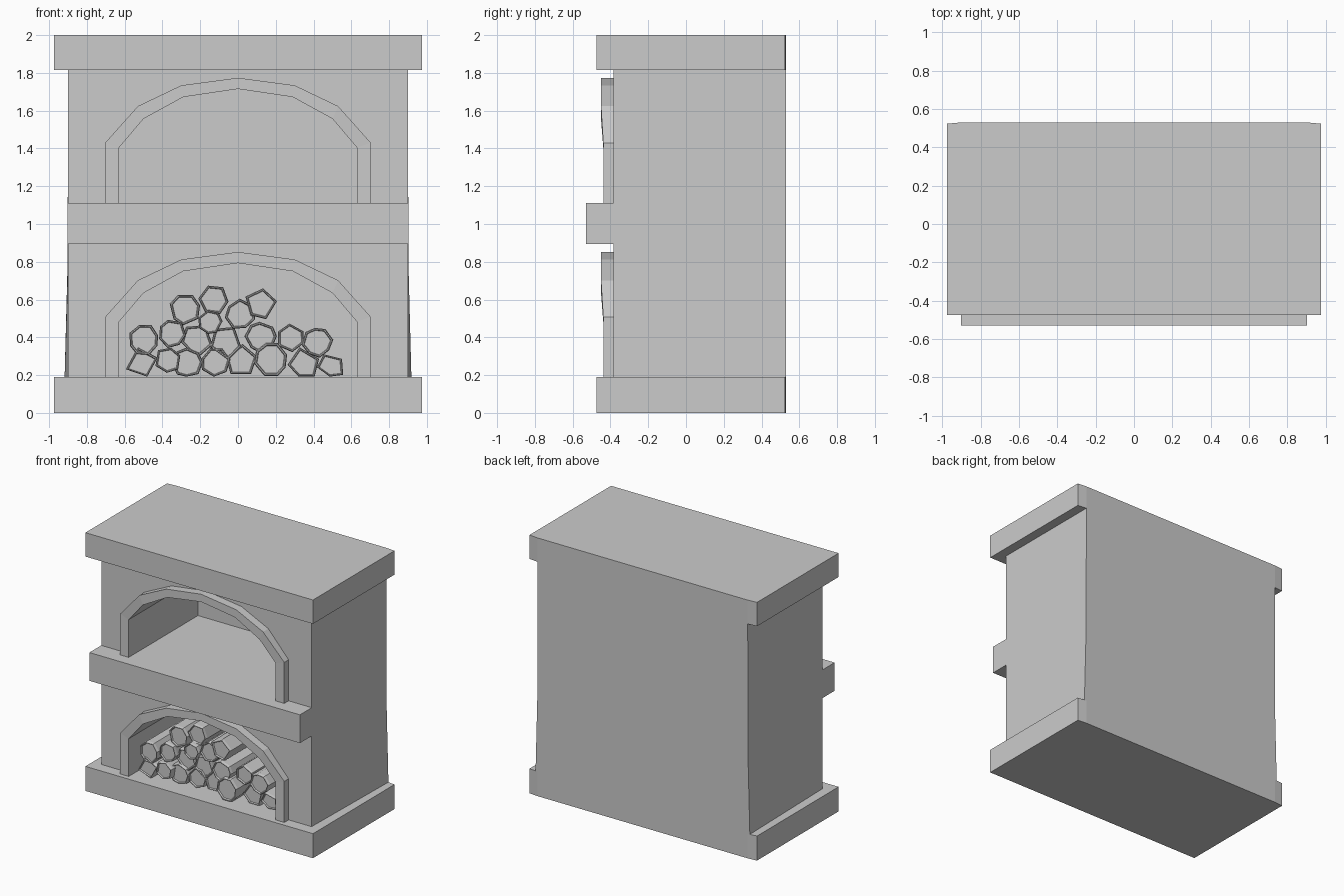
import bpy, bmesh, math, random

if "Cube" in bpy.data.objects:
    bpy.data.objects.remove(bpy.data.objects["Cube"])

random.seed(4)


def finish(name, bm):
    bmesh.ops.recalc_face_normals(bm, faces=bm.faces)
    mesh = bpy.data.meshes.new(name)
    bm.to_mesh(mesh)
    bm.free()
    obj = bpy.data.objects.new(name, mesh)
    bpy.context.collection.objects.link(obj)
    return obj


def loft(name, rings):
    """Skin a list of equal-length closed rings and cap both ends."""
    bm = bmesh.new()
    loops = [[bm.verts.new(p) for p in ring] for ring in rings]
    for a, b in zip(loops, loops[1:]):
        for i in range(len(a)):
            j = (i + 1) % len(a)
            bm.faces.new((a[i], a[j], b[j], b[i]))
    bm.faces.new(loops[0])
    bm.faces.new(loops[-1])
    return finish(name, bm)


def box(name, x, y0, y1, z0, z1):
    plan = [(-x, y0), (x, y0), (x, y1), (-x, y1)]
    return loft(name, [[(px, py, z) for px, py in plan] for z in (z0, z1)])


def mirrored(half):
    """Half an arch (right foot to crown) to a full arch outline."""
    return half + [(-x, z) for x, z in reversed(half[:-1])]


INNER = mirrored([(0.63, 0), (0.63, 0.292), (0.50, 0.445), (0.29, 0.56), (0, 0.603)])
OUTER = mirrored([(0.703, 0), (0.703, 0.318), (0.53, 0.512), (0.30, 0.622), (0, 0.662)])
FRONT, BACK = -0.385, 0.53
FLOORS = {"lower": 0.19, "upper": 1.112}

# Base and top slabs, with slightly chamfered back corners
slab = [(-0.975, -0.475), (0.975, -0.475), (0.975, 0.523),
        (0.9, BACK), (-0.9, BACK), (-0.975, 0.523)]
for name, z0, z1 in (("base_slab", 0, 0.19), ("top_slab", 1.815, 2)):
    loft(name, [[(x, y, z) for x, y in slab] for z in (z0, z1)])

# Main body, flaring a little at the lower back
body = loft("oven_body", [[(-0.9, FRONT, z), (0.9, FRONT, z), (w, BACK, z), (-w, BACK, z)]
                          for z, w in ((0.19, 0.918), (0.8, 0.902), (1.815, 0.9))])

# Arched chambers cut into the body
for level, floor in FLOORS.items():
    drop = 0.1 if level == "lower" else 0
    outline = [(x, floor + z - (drop if z == 0 else 0)) for x, z in INNER]
    cutter = loft("chamber_cutter", [[(x, y, z) for x, z in outline] for y in (-0.6, 0.41)])
    cutter.hide_render = True
    mod = body.modifiers.new("chamber", 'BOOLEAN')
    mod.operation, mod.solver, mod.object = 'DIFFERENCE', 'EXACT', cutter
    bpy.context.view_layer.objects.active = body
    bpy.ops.object.modifier_apply(modifier=mod.name)
    bpy.data.objects.remove(cutter)

# Shelf ledge between the chambers
box("shelf_ledge", 0.902, -0.53, FRONT, 0.893, 1.112)

# Raised arch surrounds
for level, floor in FLOORS.items():
    rings = []
    for (xi, zi), (xo, zo) in zip(INNER, OUTER):
        y = -0.438 if zi < 0.3 else -0.45
        rings.append([(xi, y, floor + zi), (xo, y, floor + zo),
                      (xo, FRONT, floor + zo), (xi, FRONT, floor + zi)])
    loft(level + "_arch_surround", rings)


def log(name, x, z, r, sides, turn):
    """Irregular split log with a bark rim around a recessed end."""
    front = -0.36 + random.uniform(-0.04, 0.04)
    outline = []
    for i in range(sides):
        a = math.radians(turn) + math.tau * (i + random.uniform(-0.12, 0.12)) / sides
        k = r * random.uniform(0.95, 1.08) * (1.12 if i == 0 and sides < 6 else 1)
        outline.append((k * math.cos(a), k * math.sin(a)))
    rings = [[(x + px * s, y, max(z + pz * s, 0.192 + (1 - s) * 0.06)) for px, pz in outline]
             for s, y in ((0.82, front + 0.012), (0.87, front), (0.94, front),
                          (1.0, front + 0.02), (1.0, 0.33), (0.9, 0.35))]
    loft(name, rings)


# Stacked firewood: x, z, radius, sides, turn
LOGS = [(-0.51, 0.25, 0.09, 4, 110), (-0.37, 0.28, 0.07, 6, 20), (-0.27, 0.265, 0.08, 8, 0),
        (-0.12, 0.27, 0.08, 7, 10), (0.015, 0.27, 0.085, 5, 90), (0.175, 0.285, 0.09, 8, 20),
        (0.35, 0.255, 0.085, 5, 100), (0.49, 0.245, 0.075, 5, -30), (-0.5, 0.39, 0.083, 8, 20),
        (-0.35, 0.42, 0.075, 7, 0), (-0.22, 0.39, 0.085, 5, 270), (-0.065, 0.38, 0.085, 5, 270),
        (0.12, 0.4, 0.08, 8, 0), (0.28, 0.4, 0.077, 6, 30), (0.42, 0.375, 0.08, 8, 10),
        (-0.28, 0.55, 0.085, 7, 10), (-0.15, 0.48, 0.065, 7, 0), (0.01, 0.52, 0.08, 7, 90),
        (-0.13, 0.6, 0.08, 6, 50), (0.125, 0.575, 0.085, 5, 150)]
for i, spec in enumerate(LOGS):
    log(f"log_{i + 1}", *spec)
